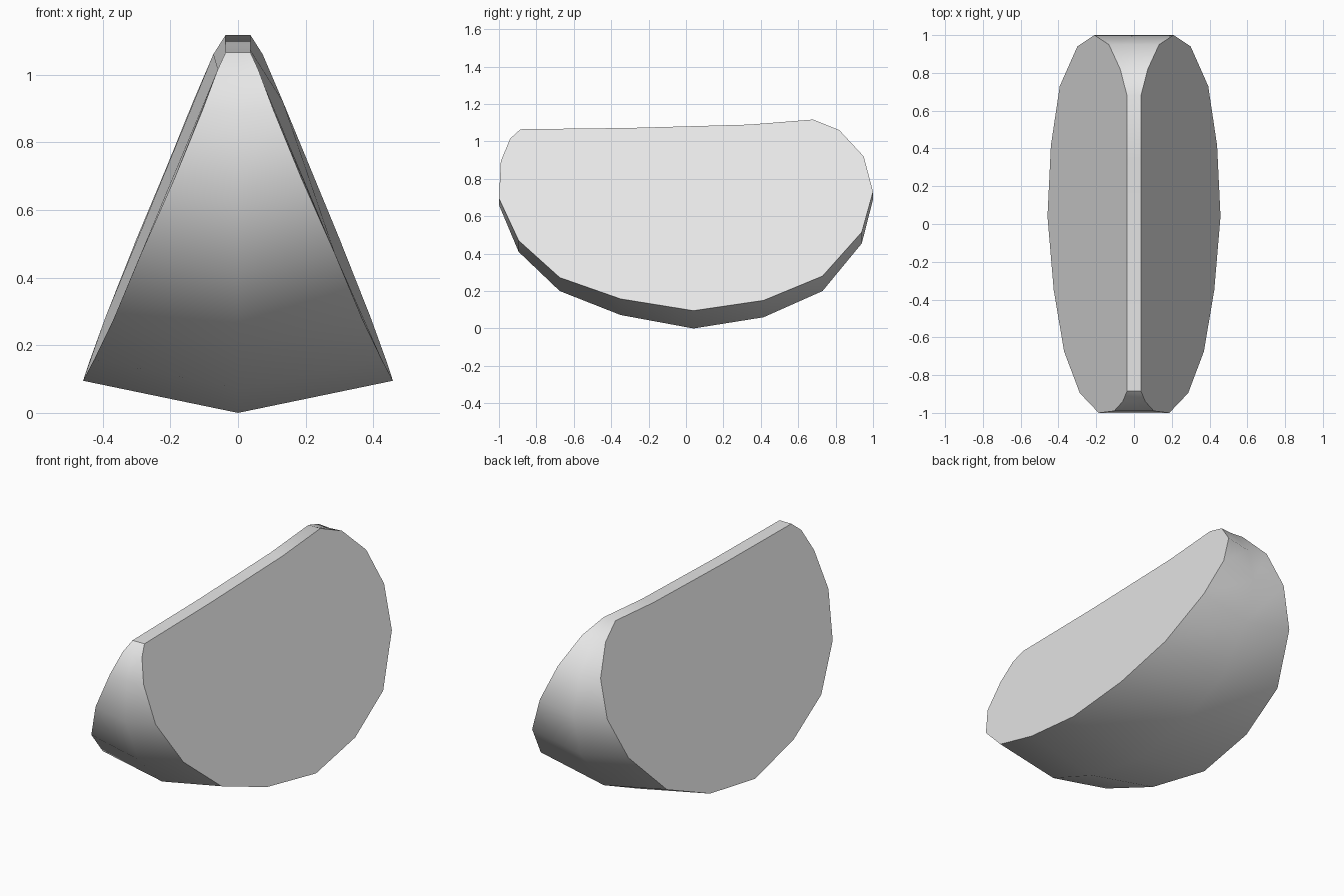
import bpy
import bmesh
import math

cube = bpy.data.objects.get("Cube")
if cube:
    bpy.data.objects.remove(cube, do_unlink=True)

# Single grey material
grey = bpy.data.materials.new("light_grey")
grey.use_nodes = True
colour = (0.8, 0.8, 0.8, 1.0)
grey.diffuse_color = colour
grey.node_tree.nodes["Principled BSDF"].inputs["Base Color"].default_value = colour

# Closed outline of the wedge: y, half width, edge height, centre-line height
outline = [
    # inner edge, front to back
    (-0.885, 0.037, 1.065, 1.065),
    (-0.30, 0.037, 1.072, 1.072),
    (0.34, 0.037, 1.09, 1.09),
    (0.68, 0.037, 1.117, 1.117),
    # rounded rind, back to front
    (0.82, 0.073, 1.06, 1.055),
    (0.95, 0.133, 0.92, 0.895),
    (1.00, 0.21, 0.73, 0.69),
    (0.94, 0.30, 0.515, 0.455),
    (0.73, 0.393, 0.28, 0.20),
    (0.415, 0.44, 0.15, 0.06),
    (0.04, 0.458, 0.095, 0.0),
    (-0.35, 0.425, 0.158, 0.072),
    (-0.675, 0.37, 0.272, 0.20),
    (-0.895, 0.287, 0.47, 0.41),
    (-1.00, 0.187, 0.695, 0.66),
    (-0.99, 0.105, 0.895, 0.885),
    (-0.94, 0.06, 1.015, 1.01),
]

bm = bmesh.new()
rows = [
    [bm.verts.new(p) for p in ((-w, y, z), (0, y, zc), (w, y, z))]
    for y, w, z, zc in outline
]

# Rind and inner edge strip
for i, row in enumerate(rows):
    nxt = rows[(i + 1) % len(rows)]
    for c in (0, 1):
        bm.faces.new((row[c], row[c + 1], nxt[c + 1], nxt[c]))

# Cut faces on both sides
bm.faces.new([r[0] for r in rows])
bm.faces.new([r[2] for r in reversed(rows)])
bmesh.ops.recalc_face_normals(bm, faces=bm.faces[:])

mesh = bpy.data.meshes.new("wedge_slice")
bm.to_mesh(mesh)
bm.free()
mesh.materials.append(grey)
wedge = bpy.data.objects.new("wedge_slice", mesh)
bpy.context.collection.objects.link(wedge)

# Smooth rind with crisp edges around the cut faces
bpy.ops.object.select_all(action="DESELECT")
wedge.select_set(True)
bpy.context.view_layer.objects.active = wedge
bpy.ops.object.shade_smooth_by_angle(angle=math.radians(40))
